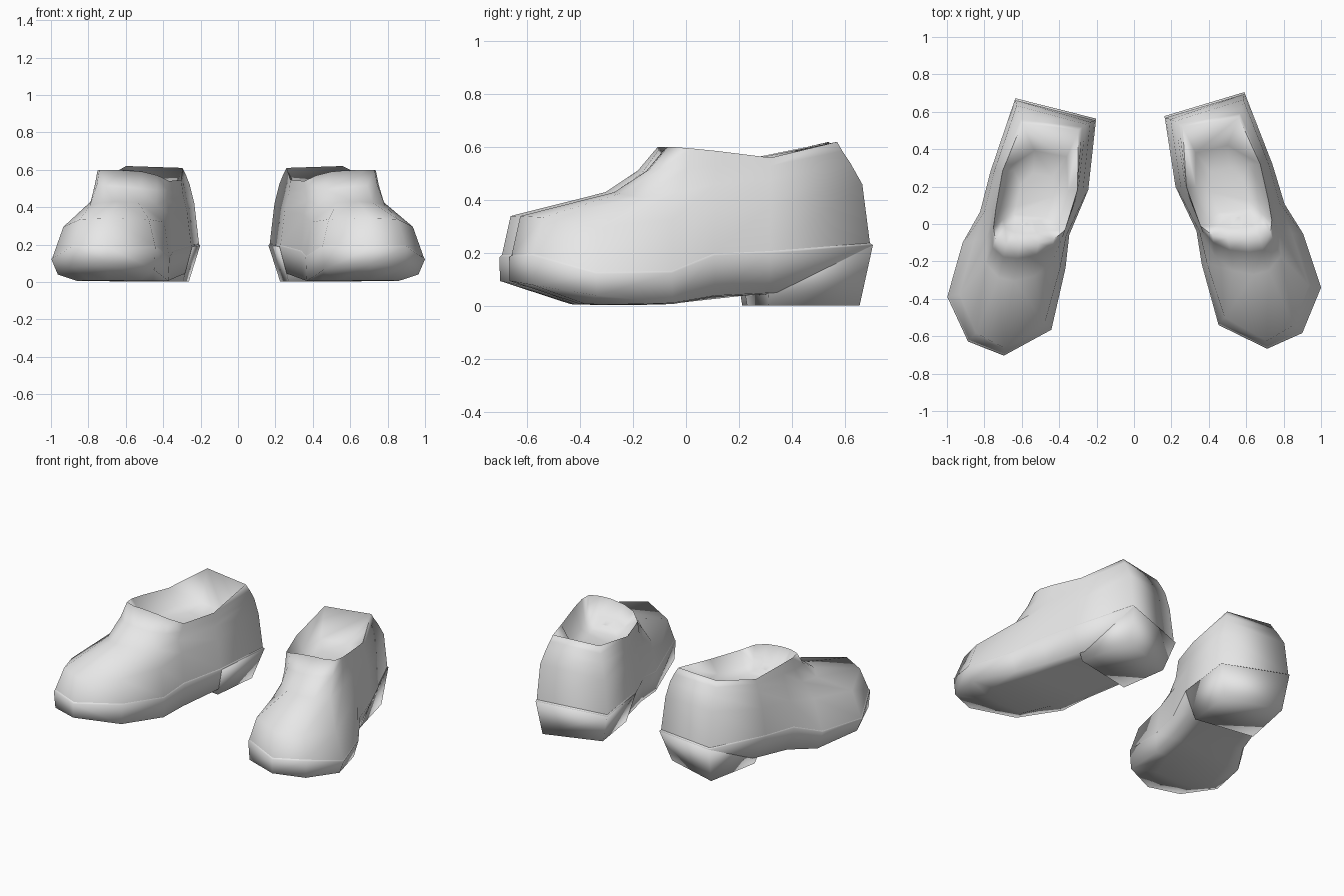
import bpy, bmesh, math
from mathutils import Vector, Matrix

if "Cube" in bpy.data.objects:
    bpy.data.objects.remove(bpy.data.objects["Cube"])

grey = bpy.data.materials.new("light_grey")
grey.use_nodes = True
grey.diffuse_color = (0.8, 0.8, 0.8, 1)
grey.node_tree.nodes["Principled BSDF"].inputs["Base Color"].default_value = (0.8, 0.8, 0.8, 1)

# Cross-section rings run counterclockwise: toe, outer side, heel, inner side
sole_bottom = [(.70, -.40, .008), (.80, -.38, .008), (.86, -.28, .006), (.78, -.05, .008),
               (.70, .10, .035), (.62, .31, .045), (.50, .55, .05), (.30, .48, .05),
               (.35, .22, .04), (.42, -.03, .012), (.45, -.20, .004), (.53, -.39, .006)]
sole_lower = [(.712, -.665, .095), (.892, -.578, .08), (.965, -.335, .04), (.87, -.05, .012),
              (.76, .11, .04), (.682, .314, .05), (.54, .58, .06), (.27, .48, .06),
              (.26, .222, .045), (.345, -.035, .014), (.368, -.214, .006), (.458, -.535, .065)]
sole_edge = [(.712, -.667, .185), (.90, -.583, .19), (1.0, -.34, .122), (.905, -.053, .125),
             (.805, .107, .19), (.74, .32, .20), (.59, .705, .23), (.163, .577, .195),
             (.222, .198, .19), (.334, -.037, .16), (.362, -.214, .13), (.452, -.54, .19)]
upper_side = [(.71, -.625, .34), (.855, -.54, .335), (.935, -.33, .295), (.845, -.05, .33),
              (.78, .11, .36), (.72, .32, .38), (.585, .665, .46), (.195, .56, .42),
              (.25, .20, .38), (.35, -.04, .36), (.39, -.21, .32), (.485, -.50, .335)]
instep = [(.64, -.27, .43), (.72, -.25, .425), (.785, -.17, .41), (.775, -.03, .43),
          (.75, .11, .46), (.695, .32, .48), (.575, .62, .54), (.22, .55, .52),
          (.27, .20, .46), (.37, -.05, .44), (.43, -.17, .41), (.53, -.25, .425)]
throat = [(.615, -.15, .51), (.69, -.14, .515), (.745, -.09, .52), (.752, .005, .52),
          (.735, .115, .53), (.682, .32, .53), (.567, .59, .585), (.24, .535, .57),
          (.275, .20, .50), (.363, -.03, .49), (.425, -.10, .49), (.515, -.14, .50)]
collar = [(.60, -.075, .60), (.67, -.07, .60), (.73, -.045, .60), (.737, .02, .595),
          (.72, .12, .585), (.675, .32, .56), (.56, .57, .62), (.26, .52, .61),
          (.28, .20, .545), (.355, -.01, .54), (.42, -.06, .57), (.50, -.075, .59)]
# Lining: steep at the sides, sloping at the back
lining = [(.58, -.02, .50), (.63, -.01, .50), (.675, .02, .48), (.685, .06, .47),
          (.665, .13, .46), (.615, .32, .46), (.50, .42, .47), (.33, .38, .47),
          (.33, .20, .46), (.40, .02, .46), (.45, -.01, .48), (.51, -.02, .50)]

# Four-corner heel bottom: outer front, outer back, inner back, inner front
heel_bottom = [(.66, .31, .003), (.575, .655, .003), (.225, .535, .003), (.27, .23, .003)]

# Strips that close a twelve-point ring
STRIPS = [(0, 1, 11), (1, 2, 10, 11), (2, 3, 9, 10), (3, 4, 8, 9), (4, 5, 8), (5, 6, 7, 8)]
QUAD = [(0, 1, 2, 3)]


def shrink(ring, factor, lift):
    """Pull a ring towards its centre and move it up or down."""
    c = sum((Vector(p) for p in ring), Vector()) / len(ring)
    return [(c.x + (x - c.x) * factor, c.y + (y - c.y) * factor, z + lift)
            for x, y, z in ring]


def loft(name, rings, matrix, bottom=(), top=()):
    """Join rings from bottom to top, with optional caps."""
    bm = bmesh.new()
    loops = [[bm.verts.new(p) for p in ring] for ring in rings]
    for low, high in zip(loops, loops[1:]):
        n = len(low)
        for i in range(n):
            j = (i + 1) % n
            bm.faces.new((low[i], low[j], high[j], high[i]))
    for strip in bottom:
        bm.faces.new([loops[0][i] for i in reversed(strip)])
    for strip in top:
        bm.faces.new([loops[-1][i] for i in strip])
    bm.transform(matrix)
    if matrix.determinant() < 0:
        bmesh.ops.reverse_faces(bm, faces=bm.faces[:])
    mesh = bpy.data.meshes.new(name)
    bm.to_mesh(mesh)
    bm.free()
    mesh.materials.append(grey)
    obj = bpy.data.objects.new(name, mesh)
    bpy.context.collection.objects.link(obj)
    bpy.ops.object.select_all(action="DESELECT")
    obj.select_set(True)
    bpy.context.view_layer.objects.active = obj
    bpy.ops.object.shade_smooth_by_angle(angle=math.radians(120))


# The right shoe is a mirrored copy, turned and shifted slightly
mirrored = (Matrix.Translation((-.014, -.006, 0)) @ Matrix.Rotation(.044, 4, "Z")
            @ Matrix.Diagonal((-1, 1, 1, 1)))
welt = shrink(sole_edge, .985, .008)

for side, matrix in (("left", Matrix.Identity(4)), ("right", mirrored)):
    # Upper with a thin collar and a shallow sunken lining
    loft(side + "_upper",
         [welt, upper_side, instep, throat, collar, lining, shrink(lining, .6, -.02)],
         matrix, top=STRIPS)
    # Sole with a rounded underside and a narrow lip
    loft(side + "_sole", [sole_bottom, sole_lower, sole_edge, welt], matrix, bottom=STRIPS)
    # Heel block, hung from the edge of the sole
    loft(side + "_heel", [heel_bottom, sole_edge[5:9]], matrix, bottom=QUAD, top=QUAD)
